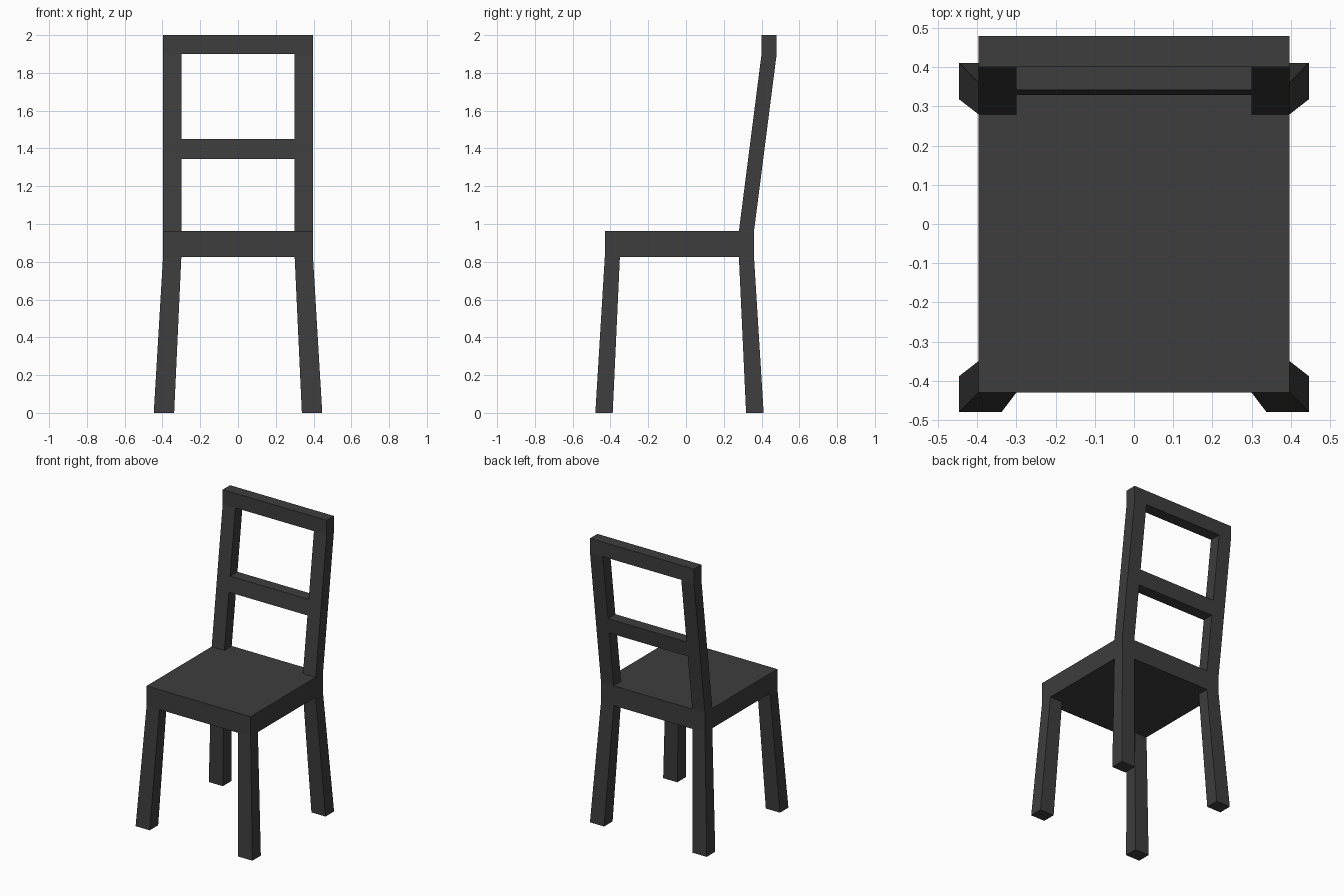
import bpy
import bmesh

cube = bpy.data.objects.get("Cube")
if cube:
    bpy.data.objects.remove(cube, do_unlink=True)

# Dark charcoal finish
charcoal = bpy.data.materials.new("charcoal")
charcoal.use_nodes = True
colour = (0.047, 0.047, 0.047, 1)
charcoal.diffuse_color = colour
charcoal.node_tree.nodes["Principled BSDF"].inputs["Base Color"].default_value = colour


def loft(name, sections):
    """Solid through rectangles given as (z, x0, x1, y0, y1), bottom to top."""
    bm = bmesh.new()
    rings = [[bm.verts.new((x, y, z)) for x, y in ((x0, y0), (x1, y0), (x1, y1), (x0, y1))]
             for z, x0, x1, y0, y1 in sections]
    for low, high in zip(rings, rings[1:]):
        for i in range(4):
            j = (i + 1) % 4
            bm.faces.new((low[i], low[j], high[j], high[i]))
    bm.faces.new(rings[0])
    bm.faces.new(rings[-1])
    bmesh.ops.recalc_face_normals(bm, faces=bm.faces)
    mesh = bpy.data.meshes.new(name)
    bm.to_mesh(mesh)
    bm.free()
    mesh.materials.append(charcoal)
    obj = bpy.data.objects.new(name, mesh)
    bpy.context.collection.objects.link(obj)
    return obj


W, INNER = 0.397, 0.30
SEAT_LOW, SEAT_TOP = 0.825, 0.962
FRONT, BACK = -0.43, 0.36
BEND, TOP = 1.9, 2.0
DEPTH = 0.08


def back_y(z):
    """Front and rear of the leaning backrest at a height."""
    t = min((z - SEAT_TOP) / (BEND - SEAT_TOP), 1)
    y = 0.28 + 0.12 * t
    return y, y + DEPTH


# Seat
loft("seat", [(z, -W, W, FRONT, BACK) for z in (SEAT_LOW, SEAT_TOP)])

# Splayed legs and backrest posts, one of each per side
for side, s in (("left", 1), ("right", -1)):
    foot, hip = (s * 0.338, s * 0.446), (s * INNER, s * W)
    loft("front_leg_" + side, [(0, *foot, -0.48, -0.388), (SEAT_LOW, *hip, FRONT, -0.35)])
    loft("rear_leg_" + side, [(0, *foot, 0.318, 0.411), (SEAT_LOW, *hip, 0.28, BACK)])
    loft("back_post_" + side, [(z, *hip, *back_y(z)) for z in (SEAT_TOP, BEND)])

# Backrest rails
loft("middle_rail", [(z, -INNER, INNER, *back_y(z)) for z in (1.345, 1.45)])
loft("top_rail", [(z, -W, W, *back_y(z)) for z in (BEND, TOP)])
